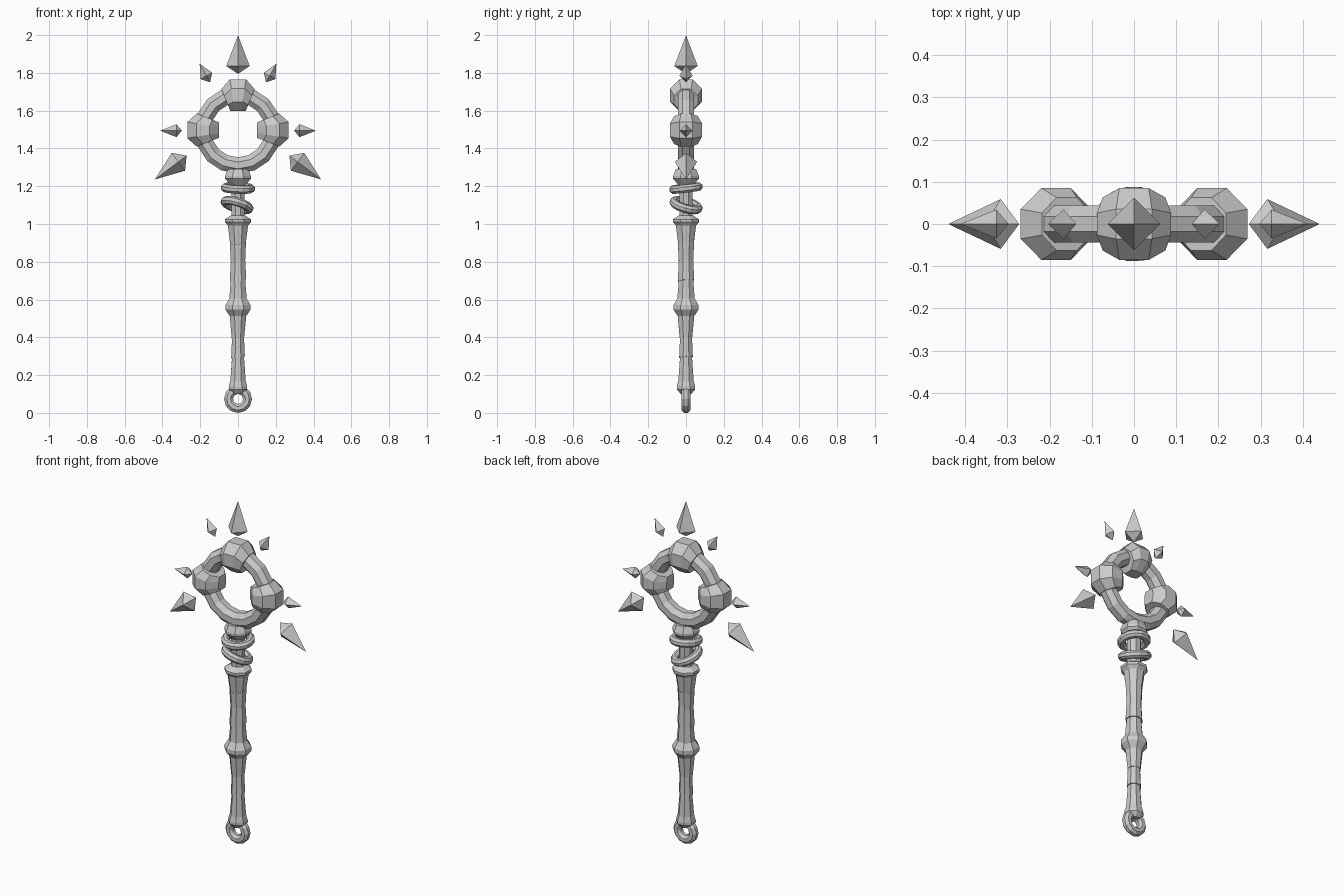
import bpy, bmesh, math
from mathutils import Vector, Matrix

if "Cube" in bpy.data.objects:
    bpy.data.objects.remove(bpy.data.objects["Cube"])

C = Vector((0, 0, 1.497))      # centre of the head ring
R = 0.187                      # head ring radius


def loft(name, rings, closed=False):
    """Skin a list of point rings; cap the ends unless closed."""
    bm = bmesh.new()
    vs = [[bm.verts.new(p) for p in r] for r in rings]
    n, m = len(vs[0]), len(vs)
    for i in range(m if closed else m - 1):
        a, b = vs[i], vs[(i + 1) % m]
        for j in range(n):
            k = (j + 1) % n
            bm.faces.new((a[j], a[k], b[k], b[j]))
    if not closed:
        bm.faces.new(vs[0])
        bm.faces.new(vs[-1])
    bmesh.ops.recalc_face_normals(bm, faces=bm.faces)
    me = bpy.data.meshes.new(name)
    bm.to_mesh(me)
    bm.free()
    ob = bpy.data.objects.new(name, me)
    bpy.context.collection.objects.link(ob)
    return ob


def arc_ring(ang, major, minor, n=8):
    """Cross-section of a ring standing in the xz plane."""
    out = Vector((math.cos(ang), 0, math.sin(ang)))
    pts = []
    for j in range(n):
        t = 2 * math.pi * (j + 0.5) / n
        pts.append(out * (major + minor * math.cos(t)) + Vector((0, minor * math.sin(t), 0)))
    return pts


def torus(name, loc, major, minor, segs, normal=(0, -1, 0)):
    rings = [arc_ring(2 * math.pi * i / segs, major, minor) for i in range(segs)]
    ob = loft(name, rings, True)
    q = Vector((0, -1, 0)).rotation_difference(Vector(normal))
    ob.data.transform(Matrix.Translation(loc) @ q.to_matrix().to_4x4())
    return ob


def turned(name, profile, n=8):
    """Turned part: (z, radius, tilt) rows, tilt leans the ring."""
    rings = []
    for z, r, tilt in profile:
        ring = []
        for j in range(n):
            t = 2 * math.pi * (j + 0.5) / n
            x, y = r * math.cos(t), r * math.sin(t)
            ring.append(Vector((x, y, z + tilt * (x + 0.6 * y))))
        rings.append(ring)
    return loft(name, rings)


def crystal(name, base, tip, width, at):
    """Four-sided double pyramid in the xz plane, widest at fraction 'at'."""
    b, t = Vector((base[0], 0, base[1])), Vector((tip[0], 0, tip[1]))
    d = (t - b).normalized()
    side = d.cross(Vector((0, 1, 0)))
    mid = b.lerp(t, at)
    belt = [mid + side * width, mid + Vector((0, width, 0)),
            mid - side * width, mid - Vector((0, width, 0))]
    bm = bmesh.new()
    v = [bm.verts.new(p) for p in belt]
    for p in (b, t):
        apex = bm.verts.new(p)
        for j in range(4):
            bm.faces.new((v[j], v[(j + 1) % 4], apex))
    bmesh.ops.recalc_face_normals(bm, faces=bm.faces)
    me = bpy.data.meshes.new(name)
    bm.to_mesh(me)
    bm.free()
    bpy.context.collection.objects.link(bpy.data.objects.new(name, me))


# head ring and hanging loop
torus("head_ring", C, R, 0.047, 16)
torus("pommel_loop", (0, 0, 0.074), 0.050, 0.026, 12)

# bulging sleeves on the left, top and right of the ring
for label, deg in (("right", 0), ("top", 90), ("left", 180)):
    rings = [[p + C for p in arc_ring(math.radians(deg + da), mj, mn)]
             for da, mj, mn in ((-22, 0.172, 0.068), (-9, R, 0.092),
                                (9, R, 0.092), (22, 0.172, 0.068))]
    loft("ring_sleeve_" + label, rings)

# wrapped grip bands, each stepped over the next
T = 0.14
bands = [(0.17, 0.044, 0.30, 0.034), (0.295, 0.039, 0.405, 0.034),
         (0.40, 0.036, 0.53, 0.049), (0.59, 0.051, 0.705, 0.041),
         (0.70, 0.047, 0.81, 0.041), (0.80, 0.041, 0.895, 0.046),
         (0.885, 0.043, 1.0, 0.059)]
for i, (z0, r0, z1, r1) in enumerate(bands):
    lo = 0 if i in (0, 3) else T
    hi = 0 if i in (2, 6) else T
    turned("grip_band_%d" % (i + 1), [(z0, r0, lo), (z1, r1, hi)])

# collars and neck
turned("pommel_collar", [(0.10, 0.030, 0), (0.125, 0.053, 0),
                         (0.14, 0.053, 0), (0.19, 0.038, 0)])
turned("middle_collar", [(0.51, 0.045, 0), (0.548, 0.073, 0),
                         (0.57, 0.073, 0), (0.605, 0.050, 0)])
turned("upper_collar", [(0.985, 0.052, 0), (1.01, 0.074, 0),
                        (1.025, 0.074, 0), (1.045, 0.042, 0)])
turned("neck", [(1.02, 0.038, 0), (1.24, 0.038, 0)])
turned("head_collar", [(1.205, 0.042, 0), (1.24, 0.074, 0),
                       (1.255, 0.074, 0), (1.29, 0.058, 0)])

# loose rings around the neck
torus("neck_ring_upper", (0, 0, 1.19), 0.068, 0.023, 14, (0.04, -0.12, 1))
torus("neck_ring_lower", (-0.005, 0, 1.10), 0.068, 0.023, 14, (0.30, 0.28, 1))

# floating crystals
crystal("crystal_top", (0, 1.795), (0, 2.0), 0.062, 0.2)
for s, label in ((1, "right"), (-1, "left")):
    crystal("crystal_upper_" + label, (s * 0.148, 1.75), (s * 0.203, 1.848), 0.035, 0.35)
    crystal("crystal_side_" + label, (s * 0.297, 1.494), (s * 0.412, 1.494), 0.034, 0.25)
    crystal("crystal_lower_" + label, (s * 0.272, 1.362), (s * 0.44, 1.236), 0.059, 0.26)
